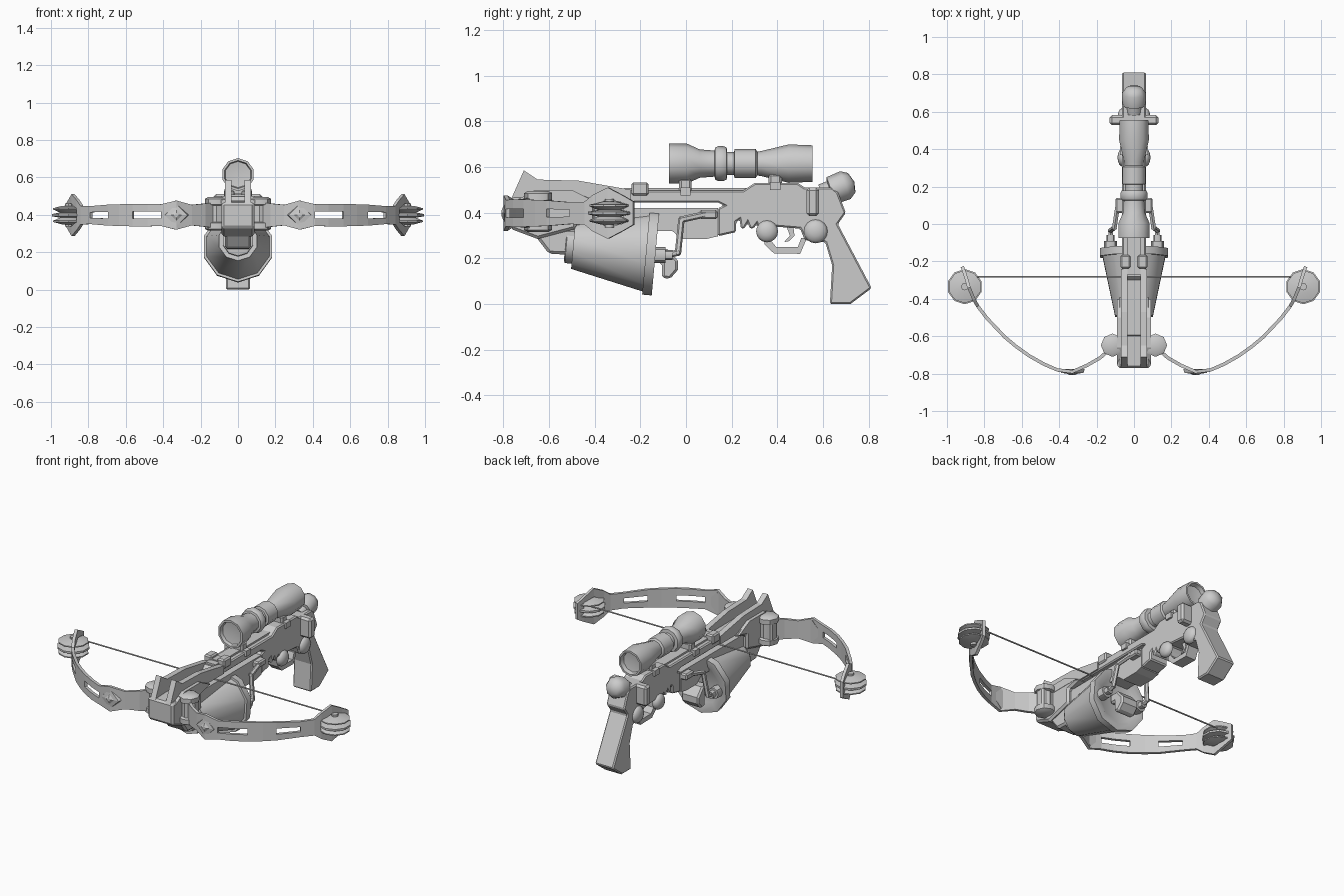
import bpy, bmesh, math
from mathutils import Vector

grey = bpy.data.materials.new("plain_grey")
grey.diffuse_color = (0.6, 0.6, 0.6, 1)


def finish(name, bm, mirror=False, smooth=35):
    bmesh.ops.recalc_face_normals(bm, faces=bm.faces)
    me = bpy.data.meshes.new(name)
    bm.to_mesh(me)
    bm.free()
    me.materials.append(grey)
    if smooth:
        for p in me.polygons:
            p.use_smooth = True
        me.set_sharp_from_angle(angle=math.radians(smooth))
    ob = bpy.data.objects.new(name, me)
    bpy.context.collection.objects.link(ob)
    if mirror:
        ob.modifiers.new("mirror", 'MIRROR')
    return ob


def plate(name, pts, x0, x1, mirror=False, bevel=0):
    """Side profile of (y, z) points extruded between x0 and x1."""
    bm = bmesh.new()
    a = [bm.verts.new((x0, y, z)) for y, z in pts]
    b = [bm.verts.new((x1, y, z)) for y, z in pts]
    bm.faces.new(a)
    bm.faces.new(b[::-1])
    for i in range(len(pts)):
        j = (i + 1) % len(pts)
        bm.faces.new((a[i], a[j], b[j], b[i]))
    ob = finish(name, bm, mirror, 0)
    if bevel:
        m = ob.modifiers.new("bevel", 'BEVEL')
        m.width, m.segments, m.limit_method = bevel, 1, 'ANGLE'
        m.angle_limit = math.radians(50)
    return ob


def box(name, x, y, z, mirror=False, bevel=0):
    return plate(name, [(y[0], z[0]), (y[1], z[0]), (y[1], z[1]), (y[0], z[1])],
                 x[0], x[1], mirror, bevel)


def lathe(name, prof, origin, axis, n=10, mirror=False, smooth=45):
    """Profile of (distance along axis, radius) spun about the axis."""
    d, o = Vector(axis).normalized(), Vector(origin)
    up = Vector((0, 0, 1)) if abs(d.z) < 0.9 else Vector((0, 1, 0))
    up = (up - d * up.dot(d)).normalized()
    side = d.cross(up)
    bm = bmesh.new()
    rings = []
    for t, r in prof:
        if r == 0:
            rings.append([bm.verts.new(o + d * t)] * n)
        else:
            rings.append([bm.verts.new(o + d * t + r * (
                up * math.cos(2 * math.pi * i / n) + side * math.sin(2 * math.pi * i / n)))
                for i in range(n)])
    for a, b in zip(rings, rings[1:]):
        for i in range(n):
            j = (i + 1) % n
            vs = list(dict.fromkeys((a[i], a[j], b[j], b[i])))
            if len(vs) > 2:
                bm.faces.new(vs)
    return finish(name, bm, mirror, smooth)


def rod(name, pts, r, n=6, mirror=False):
    """Straight rods chained through the points."""
    for k, (a, b) in enumerate(zip(pts, pts[1:])):
        a, b = Vector(a), Vector(b)
        ln = (b - a).length
        e = r * 0.4 if len(pts) > 2 else 0
        lathe(f"{name}_{k + 1}", [(-e, 0), (-e, r), (ln + e, r), (ln + e, 0)], a, b - a, n, mirror)


# Stock with upper rail and grip
plate("stock", [(-.6, .445), (-.6, .475), (-.3, .475), (-.28, .497), (.25, .497), (.3, .53),
                (.49, .53), (.52, .51), (.64, .51), (.665, .49), (.7, .4), (.665, .35),
                (.813, .07), (.72, 0), (.63, 0), (.64, .17), (.61, .27), (.52, .28), (.5, .33),
                (.38, .34), (.365, .3), (.33, .3), (.31, .35), (.295, .33), (.28, .33),
                (.27, .355), (.255, .33), (.24, .33), (.235, .37), (.22, .36), (.22, .315),
                (.14, .297), (.14, .42), (.165, .432), (.14, .445)], -.063, .063, bevel=.007)
plate("fore_stock", [(-.6, .445), (-.5, .445), (-.5, .42), (.14, .42), (.14, .297),
                     (.09, .285), (-.02, .285), (-.06, .32), (-.6, .32)], -.063, .063)
box("rail_strip", (-.035, .035), (-.27, .3), (.495, .508))

# Front block with keel and the channel fins on top
plate("front_block", [(-.77, .33), (-.77, .465), (-.45, .475), (-.38, .445), (-.48, .42),
                      (-.48, .33), (-.65, .285)], -.088, .088, bevel=.012)
plate("keel", [(-.72, .33), (-.65, .285), (-.6, .22), (-.48, .215), (-.44, .33)],
      -.07, .07, bevel=.012)
plate("channel_fin", [(-.77, .45), (-.71, .585), (-.65, .545), (-.47, .54), (-.24, .5),
                      (-.24, .45)], .035, .07, mirror=True)
plate("channel_shoulder", [(-.75, .45), (-.66, .5), (-.5, .5), (-.4, .45)], .07, .09, mirror=True)

# Trigger and guard
plate("trigger_guard", [(.335, .31), (.345, .26), (.385, .222), (.5, .22), (.53, .29),
                        (.505, .29), (.49, .25), (.395, .25), (.37, .28), (.37, .31)], -.035, .035)
plate("trigger", [(.44, .34), (.455, .3), (.43, .272), (.45, .275), (.475, .3), (.47, .34)],
      -.015, .015)

# Round side bosses, cross bar and rear knob
for nm, y, r in (("front_boss", .355, .048), ("rear_boss", .568, .052)):
    lathe(nm, [(.05, r), (.065, r), (.078, r * .8), (.086, r * .4), (.088, 0)],
          (0, y, .318), (1, 0, 0), 16, True, 60)
box("cross_bar", (-.13, .13), (.528, .582), (.385, .51), bevel=.012)
lathe("rear_knob", [(-.08, 0), (-.08, .045), (-.04, .045), (-.035, .062), (.03, .065),
                    (.06, .045), (.072, 0)], (0, .67, .51), (0, .9, .35), 8, smooth=60)

# Scope
lathe("scope", [(-.045, 0), (-.055, .07), (-.075, .075), (-.075, .088), (.005, .087),
                (.06, .062), (.125, .057), (.128, .07), (.14, .076), (.165, .076), (.178, .07),
                (.18, .05), (.21, .05), (.213, .064), (.305, .064), (.312, .052), (.33, .055),
                (.45, .084), (.555, .08), (.555, .068), (.53, .062), (.52, 0)],
      (0, 0, .615), (0, 1, 0), 10)
for nm, y0, y1, z0, z1 in (("front_scope_mount", -.03, .025, .47, .55),
                           ("rear_scope_mount", .362, .42, .495, .57)):
    box(nm, (-.05, .05), (y0, y1), (z0, z1), bevel=.01)
    box(nm + "_clamp", (-.075, .075), (y0 + .006, y1 - .006), (z0 + .005, z0 + .04))
box("sight_block", (.02, .072), (-.238, -.165), (.475, .533), mirror=True, bevel=.008)
box("sight_base", (-.03, .03), (-.23, -.17), (.49, .515))

# Tapered drum under the fore stock, with rear fittings
lathe("drum", [(-.385, 0), (-.385, .07), (-.38, .083), (-.35, .083), (-.35, .106), (-.03, .176),
               (-.03, .19), (.012, .19), (.012, .15), (.0, .13), (.0, 0)],
      (0, -.145, .228), (0, .995, -.09), 10)
plate("drum_hook", [(-.14, .24), (-.08, .24), (-.035, .19), (-.035, .15), (-.07, .11), (-.105, .115),
                    (-.105, .18), (-.14, .18)], -.06, .06, bevel=.01)
lathe("pipe_cap", [(0, 0), (0, .035), (.05, .035), (.05, .022), (.08, .022), (.08, 0)],
      (.125, -.14, .215), (0, 1, 0), 8, True)
rod("side_pipe", [(.125, -.08, .215), (.125, -.035, .225), (.105, -.02, .37), (.09, .08, .392)],
    .014, 6, True)
box("pipe_block", (.055, .1), (.06, .138), (.372, .412), mirror=True, bevel=.008)

# Limb pivots
lathe("limb_pivot", [(-.09, 0), (-.09, .045), (-.08, .062), (-.05, .062), (-.045, .045),
                     (.045, .045), (.05, .062), (.08, .062), (.09, .045), (.09, 0)],
      (.115, -.648, .405), (0, 0, 1), 8, True)
box("pivot_bracket", (.07, .165), (-.67, -.61), (.335, .475), mirror=True, bevel=.01)

# Limb: x, y, half height, opening half height, opening begins here
ZC = .398
stations = [(.12, -.66, .07, .02, 0), (.18, -.715, .062, .02, 0), (.25, -.755, .055, .02, 0),
            (.33, -.79, .078, .02, 0), (.41, -.78, .058, .018, 1), (.48, -.75, .06, .018, 1),
            (.56, -.705, .06, .018, 0), (.63, -.655, .058, .018, 0), (.69, -.605, .056, .018, 1),
            (.785, -.505, .048, .015, 0), (.835, -.44, .05, .02, 0), (.855, -.405, .08, .03, 1),
            (.882, -.34, .112, .06, 1), (.903, -.27, .075, .045, 0), (.918, -.228, .05, .03, 0)]
bm = bmesh.new()
cols = [[bm.verts.new((x, y, ZC + k)) for k in (-h, -s, s, h)] for x, y, h, s, _ in stations]
for a, b, st in zip(cols, cols[1:], stations):
    for k in range(3):
        if not (k == 1 and st[4]):
            bm.faces.new((a[k], b[k], b[k + 1], a[k + 1]))
limb = finish("limb", bm, smooth=0)
m = limb.modifiers.new("thickness", 'SOLIDIFY')
m.thickness, m.offset = .018, 0
limb.modifiers.new("mirror", 'MIRROR')

# Raised diamond on each limb
lathe("limb_diamond", [(-.012, 0), (-.012, .066), (.008, .06), (.012, .03), (.02, .012), (.02, 0)],
      (.33, -.788, ZC), (0, -1, 0), 4, True, 0)

# Grooved string wheels and their axles
lathe("string_wheel", [(-.05, 0), (-.05, .035), (-.037, .088), (-.03, .088), (-.014, .05),
                       (-.006, .094), (.006, .094), (.014, .05), (.03, .088), (.037, .088),
                       (.05, .035), (.05, 0)], (.905, -.335, ZC), (0, 0, 1), 10, True, 20)
lathe("wheel_axle", [(-.062, 0), (-.062, .02), (.062, .02), (.062, 0)],
      (.905, -.335, ZC), (0, 0, 1), 8, True)

# Bow string
rod("bow_string", [(-.9, -.283, .425), (.9, -.283, .425)], .005, 6)
